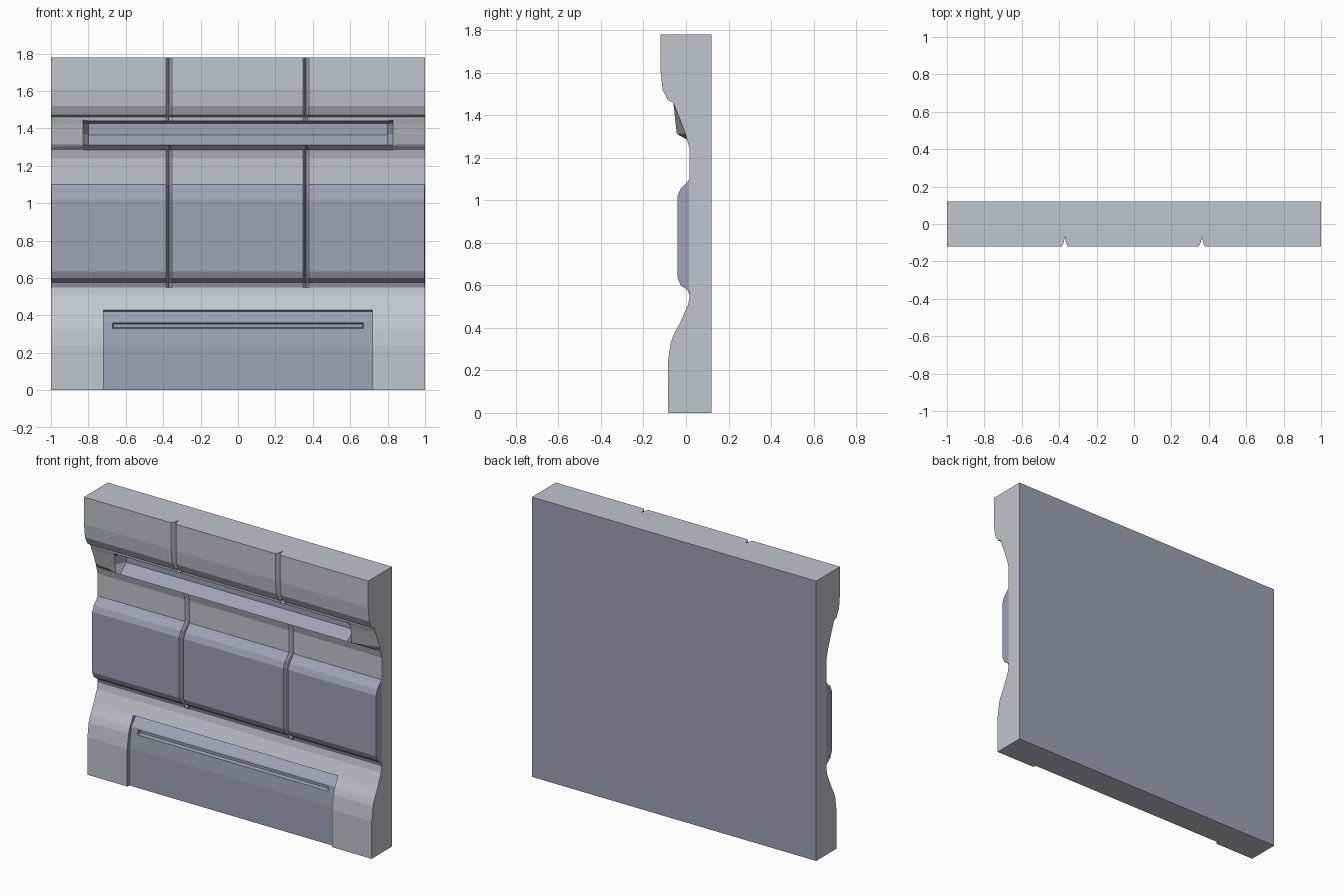
import bpy, bmesh

if "Cube" in bpy.data.objects:
    bpy.data.objects.remove(bpy.data.objects["Cube"])

def material(name, rgb):
    m = bpy.data.materials.new(name)
    m.diffuse_color = (*rgb, 1)
    m.use_nodes = True
    m.node_tree.nodes["Principled BSDF"].inputs["Base Color"].default_value = m.diffuse_color
    return m

GREY = material("light_grey", (0.53, 0.56, 0.61))
BLUE = material("blue_grey", (0.34, 0.365, 0.46))

# Profile bands as (y, z) points, top to bottom
HEAD = [(-.12, 1.78), (-.12, 1.61), (-.11, 1.52), (-.085, 1.47), (-.06, 1.46)]
SLOT_END = [(-.058, 1.455), (-.042, 1.415), (-.022, 1.365), (-.004, 1.315), (.001, 1.30)]
SLOT_FRAME = [(-.058, 1.445), (-.056, 1.43), (-.05, 1.37), (-.043, 1.312), (-.03, 1.305)]
SLOT_IN = [(-.057, 1.44), (.02, 1.425), (.02, 1.365), (-.043, 1.312), (-.03, 1.305)]
WALL = [(.005, 1.285), (.017, 1.24)]
PANEL = [(.017, 1.10), (.005, 1.085), (-.025, 1.055), (-.04, 1.02),
         (-.04, .635), (-.025, .60), (.01, .575)]
CURVE = [(.017, .55), (.010, .51)]
FOOT_Z = [.43, .42, .37, .36, .355, .335, .33, .24, 0]
FOOT_OUT = [-.025, -.03, -.057, -.061, -.063, -.07, -.072, -.085, -.085]
FOOT_IN = [-.025, 0, -.048, -.05, -.05, -.052, -.053, -.063, -.066]
FOOT_SLOT = FOOT_IN[:4] + [-.03, -.03] + FOOT_IN[6:]
BACK = [(.12, 0), (.12, 1.78)]

# Groove cross-section: offset across -> depth
GROOVES = (-.37, .363)
GROOVE = {-.016: 0, -.006: .02, 0: .055, .006: .02, .016: 0}

def profile(x, groove):
    a = abs(x)
    slot = SLOT_IN if a < .81 else SLOT_FRAME if a < .84 else SLOT_END
    panel = PANEL if a < .999 else [(max(y, .015), z) for y, z in PANEL]
    foot = FOOT_SLOT if a < .667 else FOOT_IN if a < .719 else FOOT_OUT
    pts = HEAD + slot + WALL + panel + CURVE + list(zip(foot, FOOT_Z))
    cut = lambda z: groove if z > 1.45 or .57 < z < 1.303 else 0
    return [(y + cut(z), z) for y, z in pts] + BACK

# Stations across the width
stations = [(s * x, 0) for s in (-1, 1)
            for x in (1, .998, .83, .80, .72, .718, .67, .665)]
stations += [(g + o, d) for g in GROOVES for o, d in GROOVE.items()]
stations.sort()

# Row index ranges that carry the blue colour
slot0 = len(HEAD)
panel0 = slot0 + len(SLOT_IN) + len(WALL)
foot0 = panel0 + len(PANEL) + len(CURVE)
back0 = foot0 + len(FOOT_Z)

def is_blue(j, a):
    if slot0 <= j < slot0 + 3:
        return a < .83            # slot interior
    if panel0 <= j < panel0 + len(PANEL):
        return True               # middle cladding
    if foot0 <= j < back0 - 1:
        return a < .72            # recessed foot panel
    return j == back0             # rear face

# Armoured wall section, lofted across the stations
bm = bmesh.new()
rings = [[bm.verts.new((x, y, z)) for y, z in profile(x, d)] for x, d in stations]
n = len(rings[0])
for i in range(len(rings) - 1):
    p, q = rings[i], rings[i + 1]
    a = abs(stations[i][0] + stations[i + 1][0]) / 2
    for j in range(n):
        k = (j + 1) % n
        f = bm.faces.new((p[j], p[k], q[k], q[j]))
        f.material_index = int(is_blue(j, a))
# Side caps
for ring in (rings[0], rings[-1]):
    bm.faces.new(ring)
bmesh.ops.recalc_face_normals(bm, faces=bm.faces[:])
mesh = bpy.data.meshes.new("wall_section")
bm.to_mesh(mesh)
bm.free()
mesh.materials.append(GREY)
mesh.materials.append(BLUE)
wall = bpy.data.objects.new("wall_section", mesh)
bpy.context.collection.objects.link(wall)
